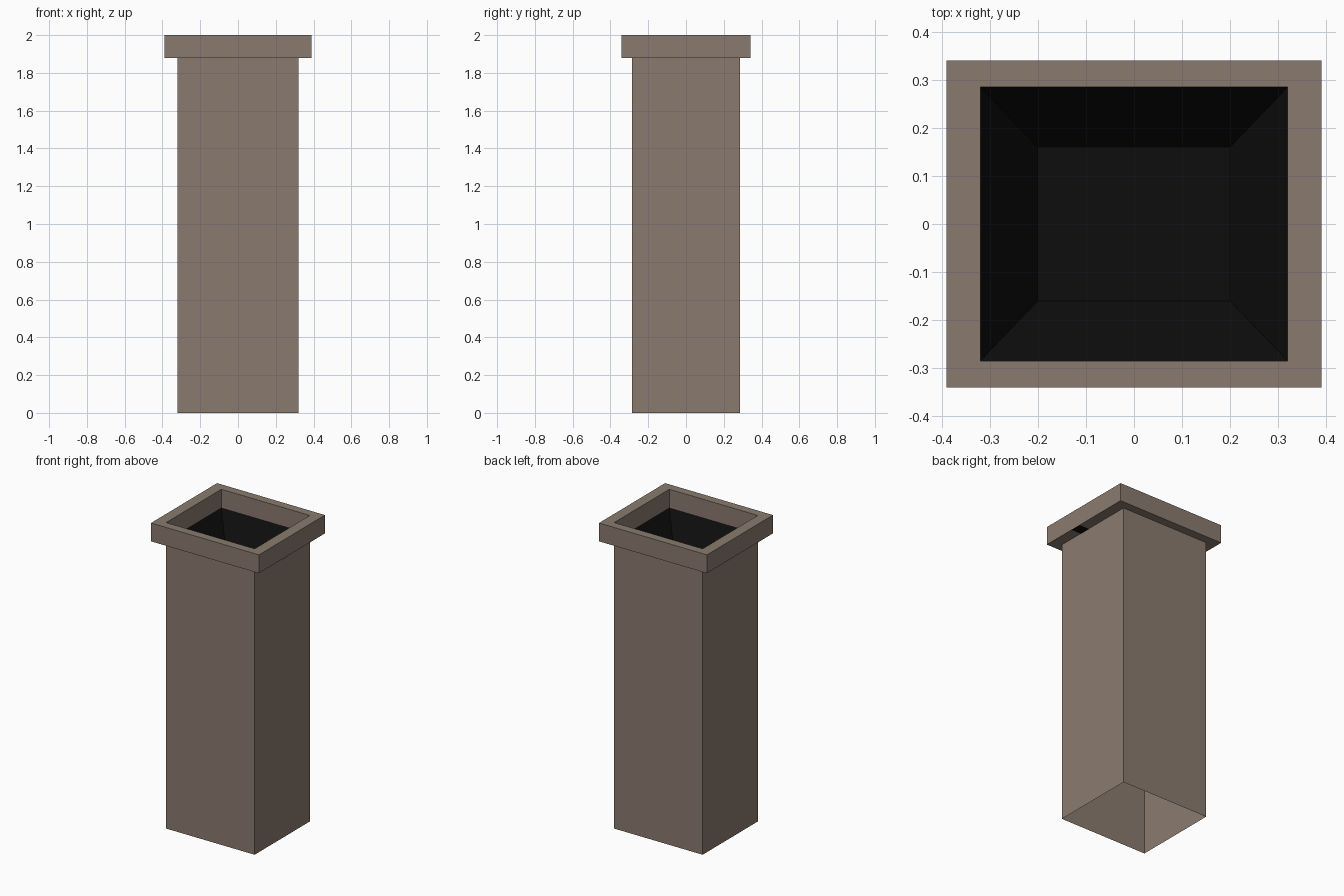
import bpy, bmesh

if "Cube" in bpy.data.objects:
    bpy.data.objects.remove(bpy.data.objects["Cube"])

def material(name, rgb):
    m = bpy.data.materials.new(name)
    m.diffuse_color = (*rgb, 1)
    m.use_nodes = True
    m.node_tree.nodes["Principled BSDF"].inputs["Base Color"].default_value = m.diffuse_color
    return m

clay = material("clay brown", (0.254, 0.198, 0.159))
soot = material("soot black", (0.004, 0.004, 0.004))

def loft(name, rings, mat, closed=False, bottom=False):
    """Join rectangular rings (half x, half y, z) with quads."""
    bm = bmesh.new()
    loops = [[bm.verts.new((sx * x, sy * y, z))
              for sx, sy in ((-1, -1), (1, -1), (1, 1), (-1, 1))]
             for x, y, z in rings]
    pairs = list(zip(loops, loops[1:]))
    if closed:
        pairs.append((loops[-1], loops[0]))
    for a, b in pairs:
        for i in range(4):
            j = (i + 1) % 4
            bm.faces.new((a[i], a[j], b[j], b[i]))
    if bottom:
        bm.faces.new(loops[-1])
    me = bpy.data.meshes.new(name)
    bm.to_mesh(me)
    bm.free()
    me.materials.append(mat)
    ob = bpy.data.objects.new(name, me)
    bpy.context.collection.objects.link(ob)
    return ob

HX, HY = 0.32, 0.285      # shaft half size
CX, CY = 0.39, 0.341      # cap half size
Z = 1.88                  # underside of cap

# Open-bottomed shaft
loft("chimney_shaft", [(HX, HY, 0), (HX, HY, Z)], clay)

# Square collar around the opening
loft("chimney_cap", [(HX, HY, Z), (CX, CY, Z), (CX, CY, 2), (HX, HY, 2)], clay, closed=True)

# Sooty tapered flue inside the opening
loft("flue", [(HX, HY, Z), (0.2, 0.16, Z - 0.2)][::1], soot, bottom=True).data.flip_normals()

# Small soot patch under the collar
patch = loft("soot_patch", [(0.035, 0.035, 0), (0.035, 0.035, -0.002)], soot, bottom=True)
patch.data.flip_normals()
patch.location = (0.355, -0.075, Z)
